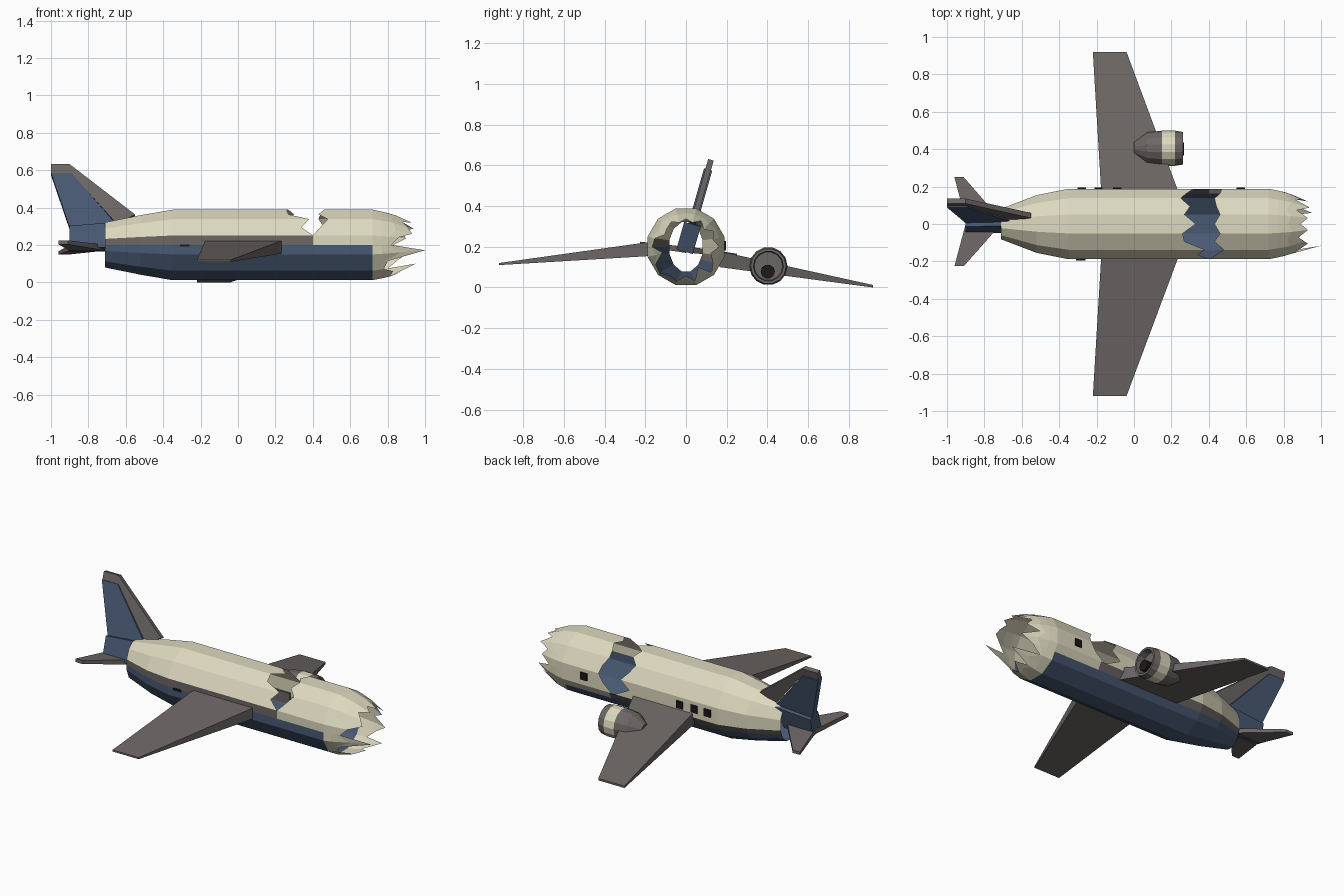
import bpy, bmesh
from math import sin, cos, radians, pi

if "Cube" in bpy.data.objects:
    bpy.data.objects.remove(bpy.data.objects["Cube"])

def material(name, rgb):
    m = bpy.data.materials.new(name)
    m.diffuse_color = (*rgb, 1)
    m.use_nodes = True
    m.node_tree.nodes["Principled BSDF"].inputs["Base Color"].default_value = m.diffuse_color
    return m

CREAM = material("cream_paint", (0.72, 0.69, 0.52))
BLUE = material("blue_paint", (0.065, 0.1, 0.17))
GREY = material("worn_metal", (0.15, 0.135, 0.13))
BLACK = material("black", (0.01, 0.01, 0.01))
ROLL = 15          # the hull lies tilted about its long axis
CZ = 0.2

def loft(name, rings, mat, closed=True, caps=True):
    """Skin a list of equal-length point rings."""
    bm = bmesh.new()
    rows = [[bm.verts.new(p) for p in r] for r in rings]
    n = len(rows[0])
    for a, b in zip(rows, rows[1:]):
        for i in range(n if closed else n - 1):
            j = (i + 1) % n
            bm.faces.new((a[i], a[j], b[j], b[i]))
    if caps:
        bm.faces.new(rows[0])
        bm.faces.new(rows[-1])
    bmesh.ops.remove_doubles(bm, verts=bm.verts, dist=1e-5)
    bmesh.ops.recalc_face_normals(bm, faces=bm.faces)
    me = bpy.data.meshes.new(name)
    bm.to_mesh(me)
    bm.free()
    me.materials.append(mat)
    ob = bpy.data.objects.new(name, me)
    bpy.context.collection.objects.link(ob)
    return ob

def box(name, x, y, z, sx, sy, sz, mat):
    ring = lambda xx: [(xx, y + a * sy / 2, z + b * sz / 2)
                       for a, b in ((-1, -1), (1, -1), (1, 1), (-1, 1))]
    return loft(name, [ring(x - sx / 2), ring(x + sx / 2)], mat)

# Fuselage profile: x, half width, half height
PROFILE = [(-0.71, 0.085, 0.125), (-0.52, 0.16, 0.165), (-0.35, 0.195, 0.195),
           (0.72, 0.195, 0.195), (0.8, 0.178, 0.178), (0.86, 0.158, 0.158),
           (0.92, 0.125, 0.125), (1.0, 0.12, 0.11)]

def hull(x, i):
    """Point on the 12-sided hull; odd steps are edge midpoints."""
    for (x0, a0, b0), (x1, a1, b1) in zip(PROFILE, PROFILE[1:]):
        if x <= x1:
            break
    t = (x - x0) / (x1 - x0)
    k = cos(radians(15)) if i % 2 else 1
    w = radians(ROLL + 15 * i)
    ry, rz = (a0 + (a1 - a0) * t) * k, (b0 + (b1 - b0) * t) * k
    return (x, -cos(w) * ry, CZ + sin(w) * rz)

def shell(name, xs, steps, mat, closed=False):
    """xs holds numbers or functions of the angular step."""
    rings = [[hull(x(i) if callable(x) else x, i) for i in steps] for x in xs]
    return loft(name, rings, mat, closed, False)

# Torn edges of the roof and of the nose
TEAR_L = [.40, .34, .38, .27, .26, .33, .27, .30, .25, .28, .32, .26, .36]
TEAR_R = [.40, .44, .48, .43, .46, .43, .46, .44, .43, .46, .47, .44, .38]
NOSE = [.86, .93, .91, .88, .93, .89, .93, .87, .94, .86, .90, .83, .93,
        .86, .80, .95, .82, .88, .81, .83, .78, .80, 1.0, .82]
upper = range(0, 13)
shell("rear_roof", [-.71, -.52, -.35, lambda i: TEAR_L[i]], upper, CREAM)
shell("front_roof", [lambda i: TEAR_R[i], .72], upper, CREAM)
shell("belly", [-.71, -.52, -.35, .72], range(13, 24), BLUE)
for side, steps in (("left", (12, 13)), ("right", (23, 24))):
    shell(side + "_stripe", [-.71, -.52, -.35, .40], steps, GREY)
    shell(side + "_front_panel", [.40, .72], steps, CREAM)
shell("torn_nose", [.72, lambda i: min(.77, NOSE[i]),
                    lambda i: .77 + (NOSE[i] - .77) * .45,
                    lambda i: NOSE[i]], range(24), CREAM, True)

# Cabin windows
for x in (-.28, -.19, -.09, .57):
    box("window", x, .189, .205, .045, .014, .045, BLACK)
box("window_slit", -.285, -.189, .197, .05, .014, .012, BLACK)

# Wings: root and tip sections (y, rear x, front x, low z, high z)
def wing(name, root, tip, mat=GREY):
    rings = [[(xa, y, za), (xb, y, za), (xb, y, zb), (xa, y, zb)]
             for y, xa, xb, za, zb in (root, tip)]
    return loft(name, rings, mat)

wing("right_wing", (-.17, -.175, .24, .155, .225), (-.92, -.22, -.04, .11, .12))
wing("left_wing", (.165, -.175, .24, .10, .178), (.92, -.22, -.04, 0, .012))
wing("right_tailplane", (0, -.9, -.71, .17, .2), (-.225, -.96, -.91, .203, .225))
wing("left_tailplane", (.02, -.9, -.71, .17, .2), (.25, -.96, -.91, .148, .166))

# Tail fin plates, leaning with the hull: outline in (x, height)
def plate(name, pts, half, mat):
    r = radians(ROLL + 1)
    rings = [[(x, h * sin(r) + t * cos(r), CZ + h * cos(r) - t * sin(r))
              for x, h in pts] for t in (-half, half)]
    return loft(name, rings, mat)

plate("fin", [(-1, .395), (-.89, .395), (-.655, .115), (-.9, .09)], .021, BLUE)
plate("fin_edge", [(-1, .445), (-.9, .445), (-.55, .165), (-.65, .115),
                   (-.89, .395), (-1, .395)], .014, GREY)
plate("tail_stub", [(-.9, .095), (-.655, .115), (-.7, -.025), (-.9, -.025)], .042, BLUE)

# Engine under the left wing
def turned(name, prof, mat, y=.405, z=.105, n=14, caps=False):
    rings = [[(x, y + r * cos(2 * pi * k / n), z + r * sin(2 * pi * k / n))
              for k in range(n)] for x, r in prof]
    return loft(name, rings, mat, True, caps)

turned("engine_exhaust", [(0, .001), (0, .035), (.07, .085), (.15, .094)], GREY)
turned("engine_band", [(.15, .094), (.22, .094)], CREAM)
turned("engine_intake", [(.22, .094), (.262, .087), (.262, .074), (.22, .07), (.22, .001)], GREY)
turned("engine_hub", [(.2, .035), (.268, .035)], BLACK, .402, .078, 10, True)
